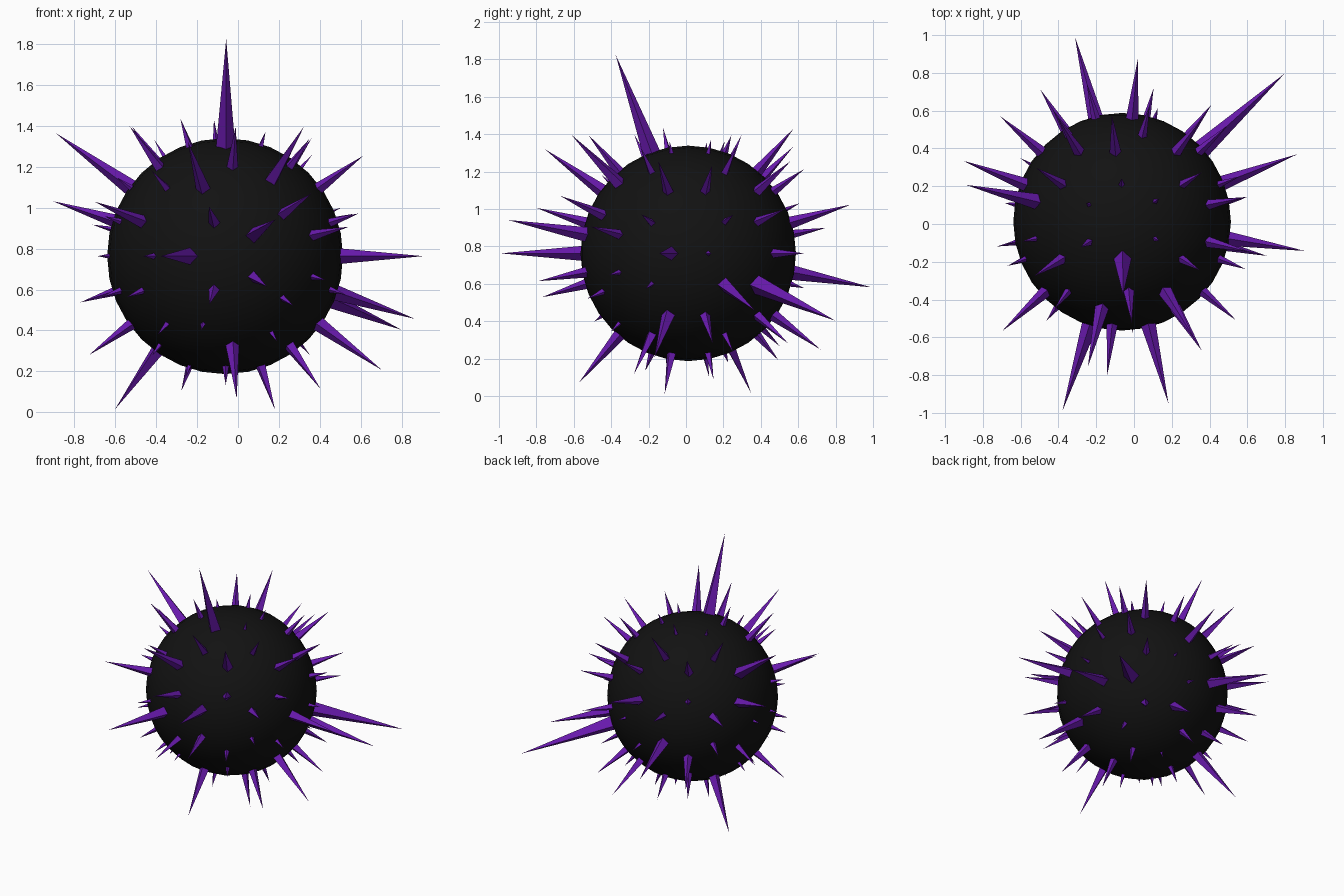
import bpy, bmesh
from math import radians, sin, cos
from mathutils import Vector, Matrix

if "Cube" in bpy.data.objects:
    bpy.data.objects.remove(bpy.data.objects["Cube"])

CENTER = Vector((-0.063, 0.012, 0.763))
R = 0.576

def material(name, color):
    m = bpy.data.materials.new(name)
    m.diffuse_color = (*color, 1)
    m.use_nodes = True
    m.node_tree.nodes["Principled BSDF"].inputs["Base Color"].default_value = m.diffuse_color
    return m

def finish(bm, name, mat):
    me = bpy.data.meshes.new(name)
    bm.to_mesh(me)
    bm.free()
    me.materials.append(mat)
    ob = bpy.data.objects.new(name, me)
    ob.location = CENTER
    bpy.context.collection.objects.link(ob)
    return ob

# black ball, poles along y
bm = bmesh.new()
bmesh.ops.create_uvsphere(bm, u_segments=32, v_segments=16, radius=R,
                          matrix=Matrix.Rotation(radians(90), 4, 'X'))
for f in bm.faces:
    f.smooth = True
finish(bm, "ball_body", material("black", (0.006, 0.006, 0.006)))

# spikes sit on the 80 face centres of a subdivided icosahedron with poles on y
# ring: latitude towards the front, first azimuth, half spread of pairs, tip distances
RINGS = [
    (72.5, 36, 0, [1.01, .85, 1.05, .82, .84]),
    (52.62, 36, 0, [.86, .965, .66, .63, .68]),
    (40.08, 0, 13.34, [.66, .81, .97, .83, .72, .90, .68, .66, .91, .64]),
    (20.09, 0, 17.71, [.66, .73, .75, 1.13, .84, .66, .68, .64, .67, .85]),
    (9.08, 0, 0, [.98, .64, .66, .83, .80]),
    (10.81, 36, 0, [.85, .72, .63, .63, .965]),
    (-10.81, 0, 0, [.66, .65, 1.04, .65, .72]),
    (-9.08, 36, 0, [.81, .63, .63, .70, .83]),
    (-20.09, 36, 17.71, [.70, .76, .67, .83, .94, .79, .98, .62, .70, 1.04]),
    (-40.08, 36, 13.34, [.80, .85, .875, .87, .87, .72, .76, .75, .83, 1.22]),
    (-52.62, 0, 0, [.78, .78, .75, .88, .89]),
    (-72.5, 0, 0, [.63, .91, .77, 1.025, .65]),
]

def add_spike(bm, lat, az, tip):
    lat, az = radians(lat), radians(az)
    d = Vector((cos(lat) * cos(az), -sin(lat), cos(lat) * sin(az)))
    base = 0.54
    rot = d.to_track_quat('Z', 'Y').to_matrix().to_4x4()
    mat = Matrix.Translation(d * (base + tip) / 2) @ rot
    bmesh.ops.create_cone(bm, cap_ends=True, segments=4,
                          radius1=0.014 + 0.06 * (tip - base), radius2=0,
                          depth=tip - base, matrix=mat)

bm = bmesh.new()
for lat, start, spread, tips in RINGS:
    for i, tip in enumerate(tips):
        if spread:
            az = start + 72 * (i // 2) + (spread if i % 2 else -spread)
        else:
            az = start + 72 * i
        add_spike(bm, lat, az, tip)
finish(bm, "spikes", material("purple", (0.14, 0.01, 0.42)))
